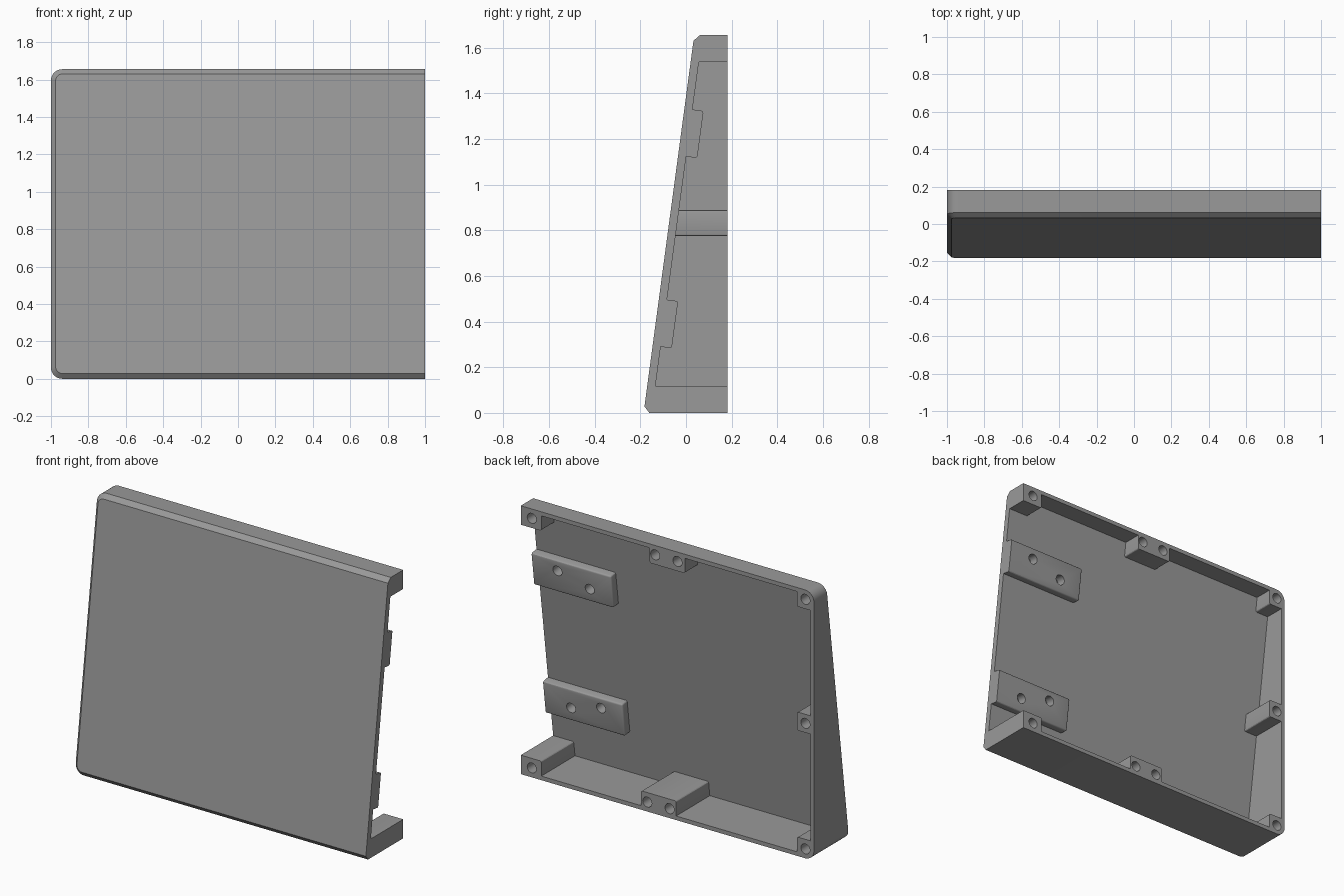
import bpy, bmesh, math
from mathutils import Matrix, Vector

if "Cube" in bpy.data.objects:
    bpy.data.objects.remove(bpy.data.objects["Cube"])

SLOPE = 0.134                     # lean of the front plate
BACK, TOP = 0.182, 1.655
TILT = math.atan(SLOPE)


def plate_y(z):
    return -0.182 + SLOPE * (z - 0.028)


def outline(x0, x1, z0, z1, r, n=8):
    """Rectangle in x/z with rounded corners on the left only."""
    pts = [(x1, z0), (x1, z1)]
    for cz, start in ((z1 - r, 90), (z0 + r, 180)):
        for i in range(n + 1):
            a = math.radians(start + 90 * i / n)
            pts.append((x0 + r + r * math.cos(a), cz + r * math.sin(a)))
    return pts


def make_object(name, bm):
    bmesh.ops.recalc_face_normals(bm, faces=bm.faces)
    me = bpy.data.meshes.new(name)
    bm.to_mesh(me)
    bm.free()
    ob = bpy.data.objects.new(name, me)
    bpy.context.collection.objects.link(ob)
    return ob


def loft(name, loops):
    bm = bmesh.new()
    rings = [[bm.verts.new(p) for p in lp] for lp in loops]
    for a, b in zip(rings, rings[1:]):
        for i in range(len(a)):
            j = (i + 1) % len(a)
            bm.faces.new((a[i], a[j], b[j], b[i]))
    bm.faces.new(rings[0])
    bm.faces.new(rings[-1])
    return make_object(name, bm)


def add_box(bm, lo, hi, matrix=Matrix(), bevel=0.01):
    lo, hi = Vector(lo), Vector(hi)
    size = Matrix.Diagonal((*(hi - lo), 1))
    part = bmesh.new()
    bmesh.ops.create_cube(part, size=1, matrix=Matrix.Translation((lo + hi) / 2) @ size)
    bmesh.ops.bevel(part, geom=part.edges[:], offset=bevel, segments=3,
                    profile=0.5, affect='EDGES')
    bmesh.ops.transform(part, matrix=matrix, verts=part.verts)
    tmp = bpy.data.meshes.new("tmp")
    part.to_mesh(tmp)
    part.free()
    bm.from_mesh(tmp)
    bpy.data.meshes.remove(tmp)


def add_hole(bm, centre, depth, r, tilt=0.0):
    m = Matrix.Translation(centre) @ Matrix.Rotation(math.pi / 2 - tilt, 4, 'X')
    bmesh.ops.create_cone(bm, cap_ends=True, segments=24, radius1=r, radius2=r,
                          depth=2 * depth, matrix=m)


def cut(target, cutter):
    mod = target.modifiers.new("cut", 'BOOLEAN')
    mod.operation, mod.solver, mod.object = 'DIFFERENCE', 'EXACT', cutter
    bpy.context.view_layer.objects.active = target
    bpy.ops.object.modifier_apply(modifier=mod.name)
    bpy.data.objects.remove(cutter)


# Outer wedge with chamfered front rim
outer = outline(-1, 1, 0, TOP, 0.06)
inner = outline(-0.975, 1, 0.028, 1.63, 0.036)
shell = loft("wedge_cover", [
    [(x, BACK, z) for x, z in outer],
    [(x, plate_y(z) + 0.025, z) for x, z in outer],
    [(x, plate_y(z), z) for x, z in inner]])

# Cavity open at the back and at the right end
hollow = outline(-0.976, 1.1, 0.025, 1.63, 0.036)
cavity = loft("cavity", [
    [(x, 0.3, z) for x, z in hollow],
    [(x, plate_y(z) + 0.036, z) for x, z in hollow]])

# Screw posts and mounting pads are kept out of the cavity
keep = bmesh.new()
P = 0.117
for x0, x1, z0, z1 in (
        (0.86, 1.3, -0.1, P), (0.86, 1.3, TOP - P, 1.8),            # right corners
        (-1.1, -0.885, -0.1, P), (-1.1, -0.885, TOP - P, 1.8),      # left corners
        (-1.1, -0.885, 0.775, 0.888),                               # left middle
        (-0.06, 0.18, -0.1, P), (-0.12, 0.12, TOP - P, 1.8)):       # centre
    add_box(keep, (x0, -0.5, z0), (x1, 0.5, z1))

pads = (0.393, 1.226)
for z in pads:
    m = (Matrix.Translation((0, plate_y(z) + 0.036, z))
         @ Matrix.Rotation(-TILT, 4, 'X'))
    add_box(keep, (0.46, -0.08, -0.104), (1.3, 0.049, 0.104), m)
cut(cavity, make_object("posts_and_pads", keep))
cut(shell, cavity)

# Screw holes
holes = bmesh.new()
E = 0.058
for x, z in ((0.925, E), (0.925, TOP - E), (-0.942, E), (-0.942, TOP - E),
             (-0.942, 0.832), (0.137, E), (-0.015, E),
             (0.083, TOP - E), (-0.069, TOP - E)):
    add_hole(holes, (x, BACK, z), 0.09, 0.031)
for x, z in ((0.83, 1.255), (0.615, 1.197), (0.82, 0.367), (0.61, 0.425)):
    add_hole(holes, (x, plate_y(z) + 0.0855, z), 0.06, 0.031, TILT)
cut(shell, make_object("screw_holes", holes))

# Single grey plastic
mat = bpy.data.materials.new("grey_plastic")
mat.diffuse_color = (0.32, 0.32, 0.32, 1)
mat.use_nodes = True
mat.node_tree.nodes["Principled BSDF"].inputs["Base Color"].default_value = mat.diffuse_color
shell.data.materials.clear()
shell.data.materials.append(mat)
for poly in shell.data.polygons:
    poly.material_index = 0

bpy.ops.object.select_all(action='DESELECT')
shell.select_set(True)
bpy.context.view_layer.objects.active = shell
bpy.ops.object.shade_smooth_by_angle(angle=math.radians(30))
